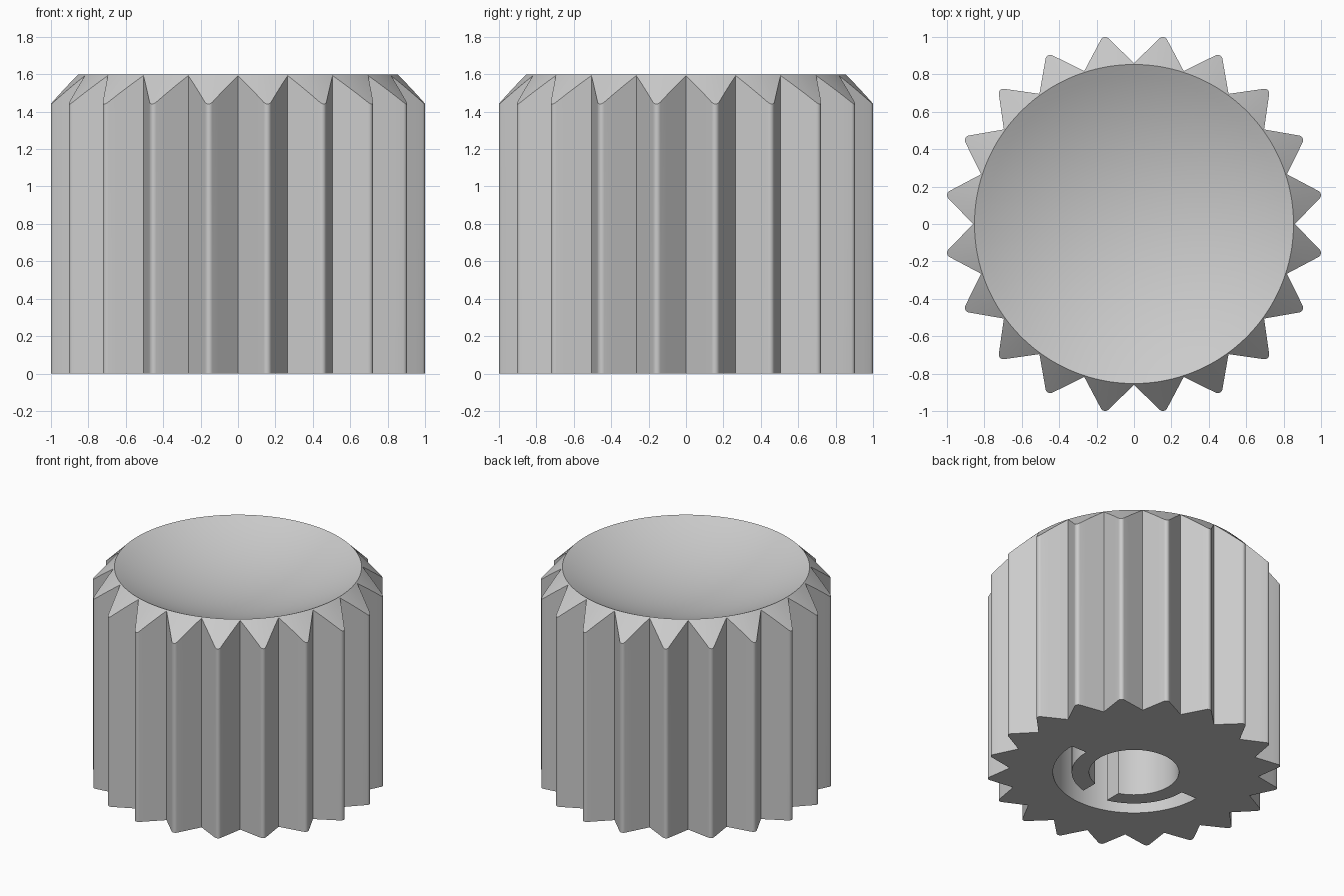
import bpy, bmesh
from math import sin, cos, pi, radians, sqrt, hypot, atan2

if "Cube" in bpy.data.objects:
    bpy.data.objects.remove(bpy.data.objects["Cube"])

TEETH = 20
HEIGHT = 1.6
RIM = 0.853        # radius of the dished top
VALLEY = 0.86      # radius between teeth
TIP = 1.012        # radius at the tooth tips
DISH = 0.2         # depth of the dish
BORE, COLLET, SLOT = 0.31, 0.43, 0.56
SOCKET_DEPTH = 1.1

grey = bpy.data.materials.new("light_grey")
grey.use_nodes = True
colour = (0.6, 0.6, 0.6, 1)
grey.diffuse_color = colour
grey.node_tree.nodes["Principled BSDF"].inputs["Base Color"].default_value = colour


def mesh_object(name, bm):
    bmesh.ops.recalc_face_normals(bm, faces=bm.faces)
    mesh = bpy.data.meshes.new(name)
    bm.to_mesh(mesh)
    bm.free()
    mesh.materials.append(grey)
    obj = bpy.data.objects.new(name, mesh)
    bpy.context.collection.objects.link(obj)
    return obj


def arc(radius, start, end, steps):
    angles = [radians(start + (end - start) * i / steps) for i in range(steps + 1)]
    return [(radius * cos(a), radius * sin(a)) for a in angles]


def tooth_outline():
    """Points of one tooth around +x: valley, flank, rounded tip, flank."""
    half = pi / TEETH
    round_r = 0.025
    centre = TIP - round_r
    valley = (VALLEY * cos(half), -VALLEY * sin(half))
    tip = [(centre + x, y) for x, y in arc(round_r, -54, 54, 6)]
    start = tip[0]
    flank = [(valley[0] + (start[0] - valley[0]) * t / 4,
              valley[1] + (start[1] - valley[1]) * t / 4) for t in range(4)]
    return flank + tip + [(x, -y) for x, y in reversed(flank[1:])]


def ring(bm, points):
    return [bm.verts.new(p) for p in points]


def bridge(bm, a, b):
    n = len(a)
    for i in range(n):
        j = (i + 1) % n
        bm.faces.new((a[i], a[j], b[j], b[i]))


# Toothed body with conical bevel and dished top
outline = []
for k in range(TEETH):
    turn = (k + 0.5) * 2 * pi / TEETH
    outline += [(x * cos(turn) - y * sin(turn), x * sin(turn) + y * cos(turn))
                for x, y in tooth_outline()]

bm = bmesh.new()
bottom = ring(bm, [(x, y, 0) for x, y in outline])
bm.faces.new(bottom)
upper = ring(bm, [(x, y, HEIGHT - (hypot(x, y) - RIM)) for x, y in outline])
bridge(bm, bottom, upper)

sphere_r = (RIM ** 2 + DISH ** 2) / (2 * DISH)
angles = [atan2(y, x) for x, y in outline]
previous = upper
STEPS = 14
for s in range(STEPS):
    r = RIM * (1 - s / STEPS)
    z = HEIGHT - DISH + sphere_r - sqrt(sphere_r ** 2 - r ** 2)
    current = ring(bm, [(r * cos(a), r * sin(a), z) for a in angles])
    bridge(bm, previous, current)
    previous = current
centre = bm.verts.new((0, 0, HEIGHT - DISH))
for i, v in enumerate(previous):
    bm.faces.new((v, previous[(i + 1) % len(previous)], centre))
knob = mesh_object("knob_body", bm)

# Shaft socket: bore, split collet and half-ring relief in a single outline
gap = 0.105
gap_in, gap_out = (90 * 2 / pi * atan2(gap, sqrt(r * r - gap * gap)) for r in (BORE, COLLET))
socket = (arc(SLOT, 180, 360, 48)
          + arc(COLLET, 360, 270 + gap_out, 20)
          + arc(BORE, 270 + gap_in - 360, 270 - gap_in, 64)
          + arc(COLLET, 270 - gap_out, 180, 20))
bm = bmesh.new()
low = ring(bm, [(x, y, -0.1) for x, y in socket])
high = ring(bm, [(x, y, SOCKET_DEPTH) for x, y in socket])
bm.faces.new(low)
bm.faces.new(high)
bridge(bm, low, high)
cutter = mesh_object("socket_cutter", bm)
cutter.hide_render = True

# Cut the socket, then shade
cut = knob.modifiers.new("socket", "BOOLEAN")
cut.operation = "DIFFERENCE"
cut.solver = "EXACT"
cut.object = cutter
bpy.ops.object.select_all(action="DESELECT")
bpy.context.view_layer.objects.active = knob
knob.select_set(True)
bpy.ops.object.modifier_apply(modifier=cut.name)
bpy.data.objects.remove(cutter)
bpy.ops.object.shade_smooth_by_angle(angle=radians(30))
